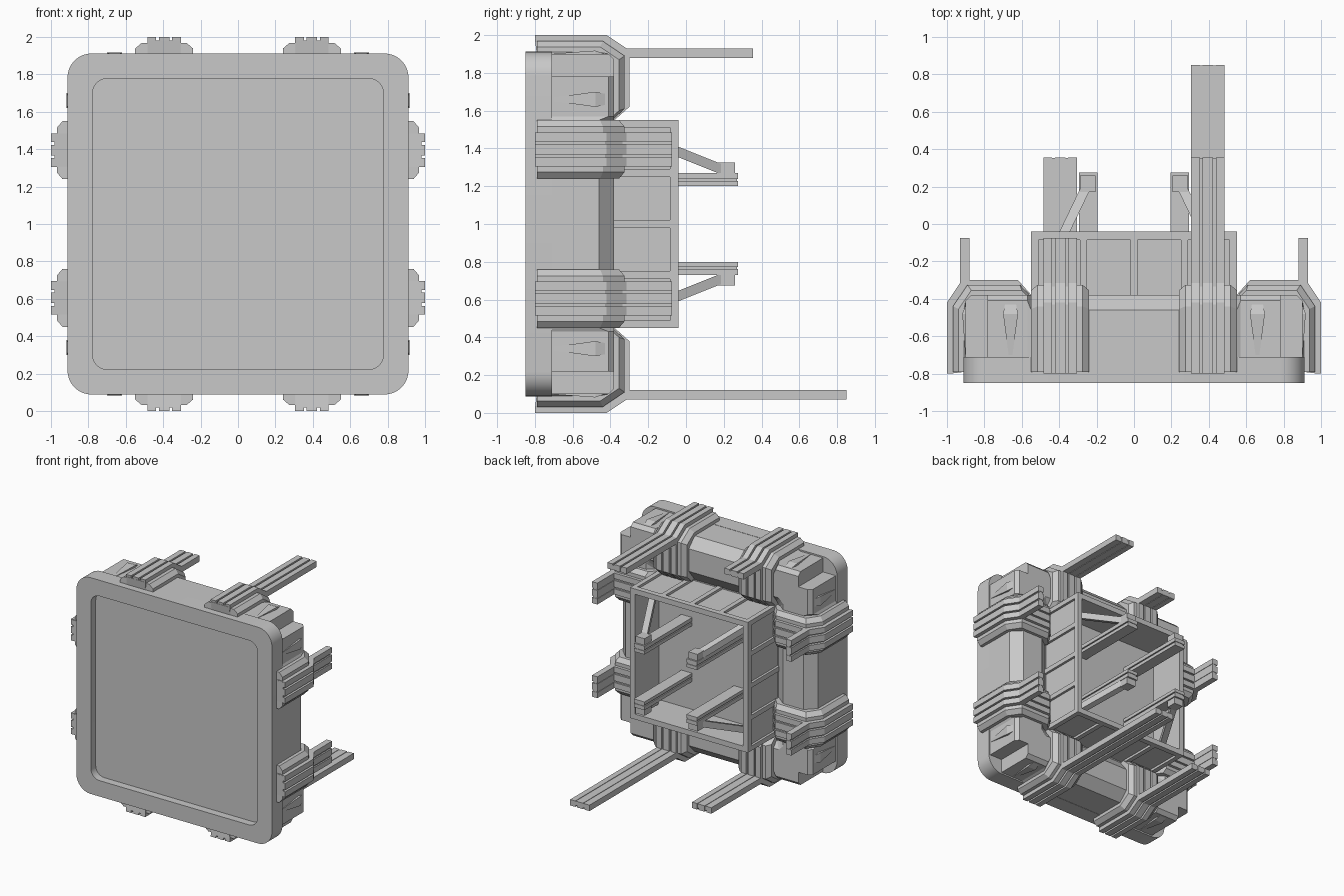
import bpy, bmesh, math
from mathutils import Matrix, Vector

if "Cube" in bpy.data.objects:
    bpy.data.objects.remove(bpy.data.objects["Cube"])

grey = bpy.data.materials.new("plain_grey")
grey.diffuse_color = (0.58, 0.58, 0.58, 1)
grey.use_nodes = True
grey.node_tree.nodes["Principled BSDF"].inputs["Base Color"].default_value = grey.diffuse_color
UP = Matrix.Translation((0, 0, 1))


def side(k):
    """Turn a part modelled on the top side (x along, z outward) onto side k."""
    return UP @ Matrix.Rotation(k * math.pi / 2, 4, 'Y')


def loft(name, loops, matrix=UP, smooth=False):
    """Skin a series of equal-length point loops and cap both ends."""
    bm = bmesh.new()
    rings = [[bm.verts.new(matrix @ Vector(p)) for p in lp] for lp in loops]
    n = len(rings[0])
    for a, b in zip(rings, rings[1:]):
        for i in range(n):
            j = (i + 1) % n
            bm.faces.new((a[i], a[j], b[j], b[i]))
    bm.faces.new(rings[0][::-1])
    bm.faces.new(rings[-1])
    bmesh.ops.recalc_face_normals(bm, faces=bm.faces)
    me = bpy.data.meshes.new(name)
    bm.to_mesh(me)
    bm.free()
    me.materials.append(grey)
    ob = bpy.data.objects.new(name, me)
    bpy.context.collection.objects.link(ob)
    if smooth:
        bpy.ops.object.select_all(action='DESELECT')
        ob.select_set(True)
        bpy.context.view_layer.objects.active = ob
        bpy.ops.object.shade_smooth_by_angle(angle=math.radians(30))
    return ob


def box(name, x0, x1, y0, y1, z0, z1, matrix=UP):
    return loft(name, [[(x0, y, z0), (x1, y, z0), (x1, y, z1), (x0, y, z1)]
                       for y in (y0, y1)], matrix)


def rounded(half, rad, y, steps=8):
    pts = []
    for q in range(4):
        cx, cz = [(1, 1), (-1, 1), (-1, -1), (1, -1)][q]
        for s in range(steps + 1):
            a = (q + s / steps) * math.pi / 2
            pts.append((cx * (half - rad) + rad * math.cos(a), y,
                        cz * (half - rad) + rad * math.sin(a)))
    return pts


def square(h, y):
    return [(h, y, h), (-h, y, h), (-h, y, -h), (h, y, -h)]


def extrude_yz(name, sections, matrix):
    """Skin (y, z) outlines placed at successive x positions."""
    return loft(name, [[(x, y, z) for y, z in pts] for x, pts in sections], matrix)


# Front frame with recessed panel
loft("front_frame", [rounded(.912, .13, -.71), rounded(.912, .13, -.85),
                     rounded(.778, .08, -.85), rounded(.778, .08, -.785)], smooth=True)


# Main housing ring: stepped corner notches, chamfered back edges
def housing_loop(mid, corner, cut, notch, flat, y_mid, y_corner):
    quadrant = [(mid, flat, y_mid), (corner, flat + .02, y_corner), (corner, cut, y_corner),
                (notch, notch, y_corner),
                (cut, corner, y_corner), (flat + .02, corner, y_corner), (flat, mid, y_mid)]
    pts = []
    for c, d in [(1, 0), (0, 1), (-1, 0), (0, -1)]:
        pts += [(x * c - z * d, y, x * d + z * c) for x, z, y in quadrant]
    return pts


loft("housing", [housing_loop(.91, .90, .782, .782, .55, -.72, -.72),
                 housing_loop(.91, .90, .782, .782, .55, -.46, -.41),
                 housing_loop(.83, .87, .782, .782, .55, -.38, -.38),
                 housing_loop(.64, .64, .60, .62, .45, -.38, -.38),
                 housing_loop(.54, .54, .51, .53, .38, -.46, -.46)])

# Rear cage: open box with rim
loft("cage", [square(.53, -.50), square(.53, -.085), square(.55, -.085),
              square(.55, -.04), square(.505, -.04), square(.505, -.36)])

# Clamp outlines in (y, outward) coordinates
inner = [(-.45, .55), (-.42, .85), (-.50, .88), (-.79, .90)]
base_full = [(-.79, .968), (-.44, .968), (-.325, .89), (-.325, .61), (-.40, .54)] + inner
base_edge = [(-.79, .938), (-.455, .938), (-.355, .87), (-.355, .60), (-.42, .54)] + inner
rail = [(-.80, 1.0), (-.42, 1.0), (-.30, .92), (-.30, .62), (-.39, .54)] + inner
groove = [(-.80, .98), (-.43, .98), (-.315, .905), (-.315, .615), (-.395, .54)] + inner
strips = [(-.09, -.043), (-.028, .028), (.043, .09)]

for k in range(4):
    m = side(k)
    # Cage ribs and corner posts
    for x0, x1 in [(-.55, -.51), (-.29, -.25), (-.02, .02), (.25, .29), (.51, .55)]:
        box("cage_rib", x0, x1, -.48, -.08, .51, .55, m)
    for t in (-.395, .395):
        # Clamp base with sloped edges
        extrude_yz("clamp_base", [(t - .155, base_edge), (t - .12, base_full),
                                  (t + .12, base_full), (t + .155, base_edge)], m)
        # Rails and rearward arm, whose length differs by position
        end = -.075
        if k == 0 and t > 0 or k == 2 and t > 0:
            end = .355
        elif k == 2:
            end = .85
        extrude_yz("rail_bed", [(t - .085, groove), (t + .085, groove)], m)
        for a, b in strips:
            extrude_yz("clamp_rail", [(t + a, rail), (t + b, rail)], m)
            box("arm_strip", t + a, t + b, -.36, end, .88, .93, m)
        box("arm_core", t - .085, t + .085, -.36, end - .003, .884, .918, m)
    for t in (-.66, .66):
        # Small tapered fin near each corner
        loft("corner_fin", [[(t - w, y, .88), (t + w, y, .88), (t + w, y, r), (t - w, y, r)]
                            for y, w, r in ((-.70, .01, .902), (-.48, .04, .918),
                                            (-.43, .03, .90))], m)

# Rear rods with diagonal braces
for sx in (-1, 1):
    for sz in (-1, 1):
        m = UP @ Matrix.Diagonal((sx, 1, sz, 1))
        box("rod_lower", .195, .295, -.37, .275, .20, .228, m)
        box("rod_core", .205, .285, -.37, .27, .225, .25, m)
        box("rod_upper", .195, .295, -.37, .275, .238, .27, m)
        box("rod_knob", .205, .29, .17, .26, .26, .325, m)
        a, b, w = (.495, -.30, .485), (.255, .20, .285), .028
        loft("brace", [[(p[0] + dx * w, p[1], p[2] + dz * w) for dx, dz in
                        ((-1, -1), (1, -1), (1, 1), (-1, 1))] for p in (a, b)], m)
